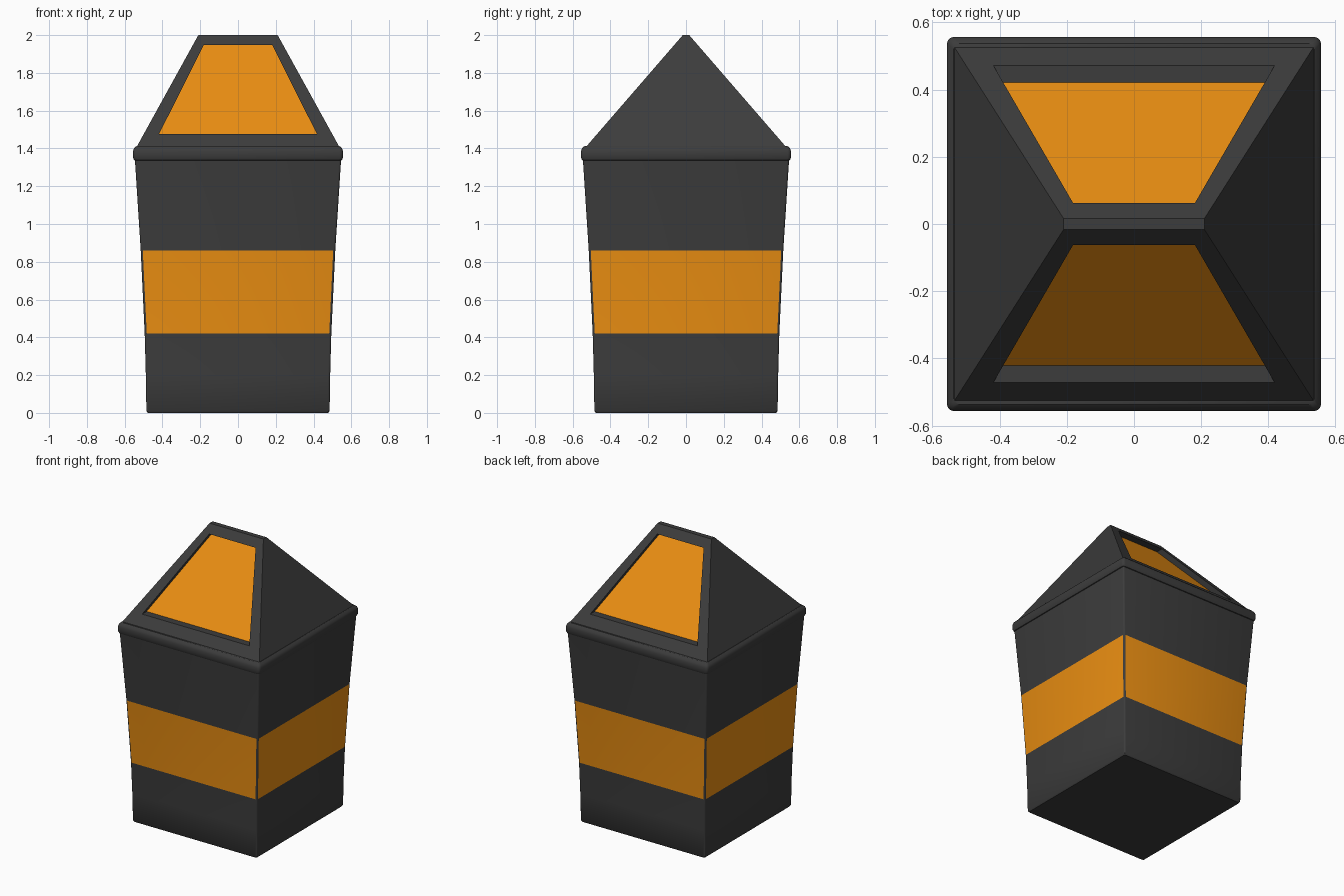
import bpy, bmesh, math
from mathutils import Matrix, Vector

if "Cube" in bpy.data.objects:
    bpy.data.objects.remove(bpy.data.objects["Cube"])


def material(name, color):
    m = bpy.data.materials.new(name)
    m.diffuse_color = color
    m.use_nodes = True
    m.node_tree.nodes["Principled BSDF"].inputs["Base Color"].default_value = m.diffuse_color
    return m


DARK = material("charcoal", (0.045, 0.045, 0.045, 1))
ORANGE = material("orange", (0.82, 0.27, 0.006, 1))


def finish(name, bm, smooth=True):
    bmesh.ops.recalc_face_normals(bm, faces=bm.faces[:])
    mesh = bpy.data.meshes.new(name)
    bm.to_mesh(mesh)
    bm.free()
    ob = bpy.data.objects.new(name, mesh)
    bpy.context.collection.objects.link(ob)
    mesh.materials.append(DARK)
    mesh.materials.append(ORANGE)
    if smooth:
        bpy.ops.object.select_all(action='DESELECT')
        ob.select_set(True)
        bpy.context.view_layer.objects.active = ob
        bpy.ops.object.shade_smooth_by_angle(angle=math.radians(35))
    return ob


def rounded_square(bm, half, z, radius, steps=3):
    ring = []
    for q in range(4):
        cx, cy = ((1, 1), (-1, 1), (-1, -1), (1, -1))[q]
        for i in range(steps + 1):
            a = math.pi / 2 * (q + i / steps)
            ring.append(bm.verts.new((cx * (half - radius) + radius * math.cos(a),
                                      cy * (half - radius) + radius * math.sin(a), z)))
    return ring


def loft(name, sections, radius, band=None):
    """Stack rounded squares given as (z, half width); one level can be an orange band."""
    bm = bmesh.new()
    rings = [rounded_square(bm, h, z, radius) for z, h in sections]
    n = len(rings[0])
    for level, (a, b) in enumerate(zip(rings, rings[1:])):
        for i in range(n):
            j = (i + 1) % n
            f = bm.faces.new((a[i], a[j], b[j], b[i]))
            if level == band and i % 4 == 3:    # flat sides only, not the corners
                f.material_index = 1
    bm.faces.new(rings[0])
    bm.faces.new(rings[-1])
    return finish(name, bm)


# Tapered bin body with an orange band on each side
loft("bin_body", [(0, 0.478), (0.01, 0.485), (0.2, 0.488), (0.42, 0.494),
                  (0.86, 0.515), (1.345, 0.546)], 0.011, band=3)

# Rounded rim under the lid
loft("rim", [(1.333, 0.54), (1.338, 0.55), (1.352, 0.556), (1.385, 0.556),
             (1.4, 0.551), (1.413, 0.537)], 0.018)

# Hipped lid with a recessed orange panel in the front and back slopes
bm = bmesh.new()
BASE, TOP = (0.54, 0.535, 1.402), (0.21, 0.017, 2.0)


def slope_y(z):
    t = (z - BASE[2]) / (TOP[2] - BASE[2])
    return BASE[1] + (TOP[1] - BASE[1]) * t


def trapezoid(low, high):
    return [Vector(p) for p in ((-low[0], -low[1], low[2]), (low[0], -low[1], low[2]),
                                (high[0], -high[1], high[2]), (-high[0], -high[1], high[2]))]


outer = trapezoid(BASE, TOP)
opening = trapezoid((0.418, slope_y(1.476), 1.476), (0.181, slope_y(1.948), 1.948))
floor = [p + Vector((0, 0.05, 0)) for p in opening]
for turn in (0, math.pi):
    rot = Matrix.Rotation(turn, 3, 'Z')
    o, p, d = ([bm.verts.new(rot @ v) for v in loop] for loop in (outer, opening, floor))
    for a, b in ((o, p), (p, d)):
        for i in range(4):
            j = (i + 1) % 4
            bm.faces.new((a[i], a[j], b[j], b[i]))
    bm.faces.new(d).material_index = 1
    if turn == 0:
        f = o
# End slopes, ridge and underside
bm.faces.new((f[1], o[0], o[3], f[2]))
bm.faces.new((o[1], f[0], f[3], o[2]))
bm.faces.new((f[3], f[2], o[3], o[2]))
bm.faces.new((f[0], f[1], o[0], o[1]))
finish("hipped_lid", bm, smooth=False)
